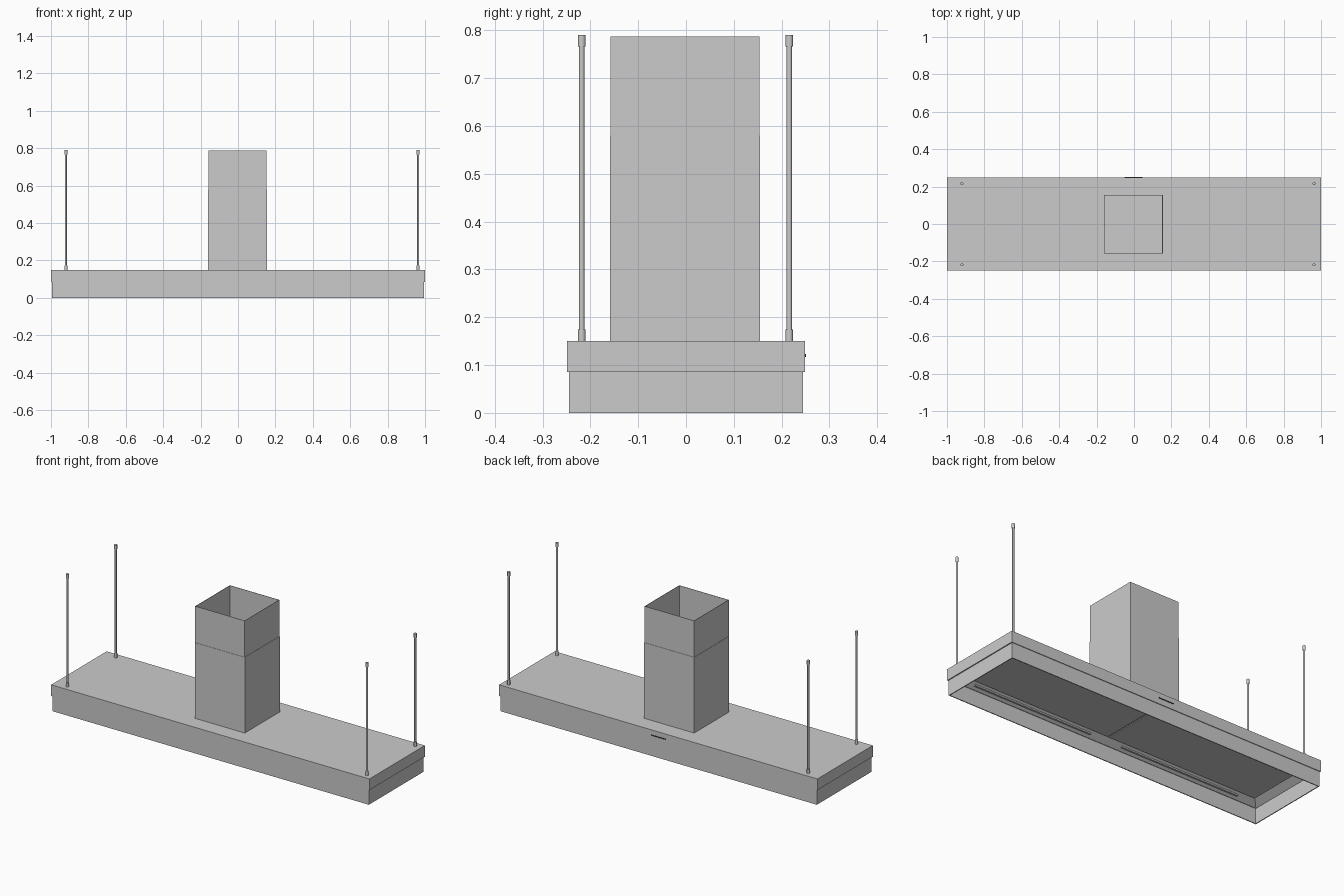
import bpy, bmesh

if "Cube" in bpy.data.objects:
    bpy.data.objects.remove(bpy.data.objects["Cube"])


def rect_loft(name, rings, center=(0, 0), caps=(True, True), closed=False):
    """Loft through rectangles given as (half_x, half_y, z)."""
    bm = bmesh.new()
    loops = [[bm.verts.new((center[0] + sx * hx, center[1] + sy * hy, z))
              for sx, sy in ((-1, -1), (1, -1), (1, 1), (-1, 1))]
             for hx, hy, z in rings]
    pairs = list(zip(loops, loops[1:]))
    if closed:
        pairs.append((loops[-1], loops[0]))
    for a, b in pairs:
        for i in range(4):
            j = (i + 1) % 4
            bm.faces.new((a[i], a[j], b[j], b[i]))
    if caps[0] and not closed:
        bm.faces.new(loops[0])
    if caps[1] and not closed:
        bm.faces.new(loops[-1])
    bmesh.ops.recalc_face_normals(bm, faces=bm.faces)
    mesh = bpy.data.meshes.new(name)
    bm.to_mesh(mesh)
    bm.free()
    ob = bpy.data.objects.new(name, mesh)
    bpy.context.collection.objects.link(ob)
    return ob


def box(name, x, y, z):
    hx, hy = (x[1] - x[0]) / 2, (y[1] - y[0]) / 2
    return rect_loft(name, [(hx, hy, z[0]), (hx, hy, z[1])],
                     ((x[0] + x[1]) / 2, (y[0] + y[1]) / 2))


def cylinder(name, r, x, y, z0, z1):
    bpy.ops.mesh.primitive_cylinder_add(vertices=20, radius=r, depth=z1 - z0,
                                        location=(x, y, (z0 + z1) / 2))
    bpy.context.object.name = name
    bpy.ops.object.shade_smooth_by_angle()


def tube(name, hx, hy, z0, z1, t=0.002):
    rect_loft(name, [(hx, hy, z0), (hx, hy, z1), (hx - t, hy - t, z1), (hx - t, hy - t, z0)],
              (-0.003, -0.002), closed=True)


# Hood casing with a shallow sloped recess underneath
rect_loft("hood_casing", [(1, 0.249, 0.15), (1, 0.249, 0.086), (0.988, 0.237, 0.086),
                          (0.95, 0.2, 0.112)])

# Hollow lower skirt, slightly set in
rect_loft("lower_skirt", [(0.994, 0.245, 0.087), (0.994, 0.245, 0), (0.989, 0.24, 0),
                          (0.989, 0.24, 0.087)], closed=True)

# Two filter panels and the lighting strips
for side, s in (("right", 1), ("left", -1)):
    xs = sorted((s * 0.006, s * 0.945))
    box("filter_panel_" + side, xs, (-0.195, 0.195), (0.108, 0.114))
    xs = sorted((s * 0.1, s * 0.85))
    for end, d in (("front", -1), ("back", 1)):
        ys = sorted((d * 0.212, d * 0.222))
        box("light_strip_" + end + "_" + side, xs, ys, (0.096, 0.106))

# Telescoping chimney, open at the top
tube("chimney_lower", 0.157, 0.157, 0.15, 0.58)
tube("chimney_upper", 0.1555, 0.1555, 0.15, 0.787)

# Control strip on the back face
panel = box("control_strip", (-0.05, 0.046), (0.248, 0.2505), (0.117, 0.123))
dark = bpy.data.materials.new("dark")
dark.diffuse_color = (0.03, 0.03, 0.03, 1)
dark.use_nodes = True
dark.node_tree.nodes["Principled BSDF"].inputs["Base Color"].default_value = dark.diffuse_color
panel.data.materials.append(dark)

# Hanging rods with end sockets
for x in (-0.92, 0.963):
    for y in (-0.218, 0.216):
        cylinder("hanging_rod", 0.0055, x, y, 0.15, 0.785)
        cylinder("rod_lower_socket", 0.008, x, y, 0.15, 0.174)
        cylinder("rod_upper_socket", 0.008, x, y, 0.766, 0.79)
